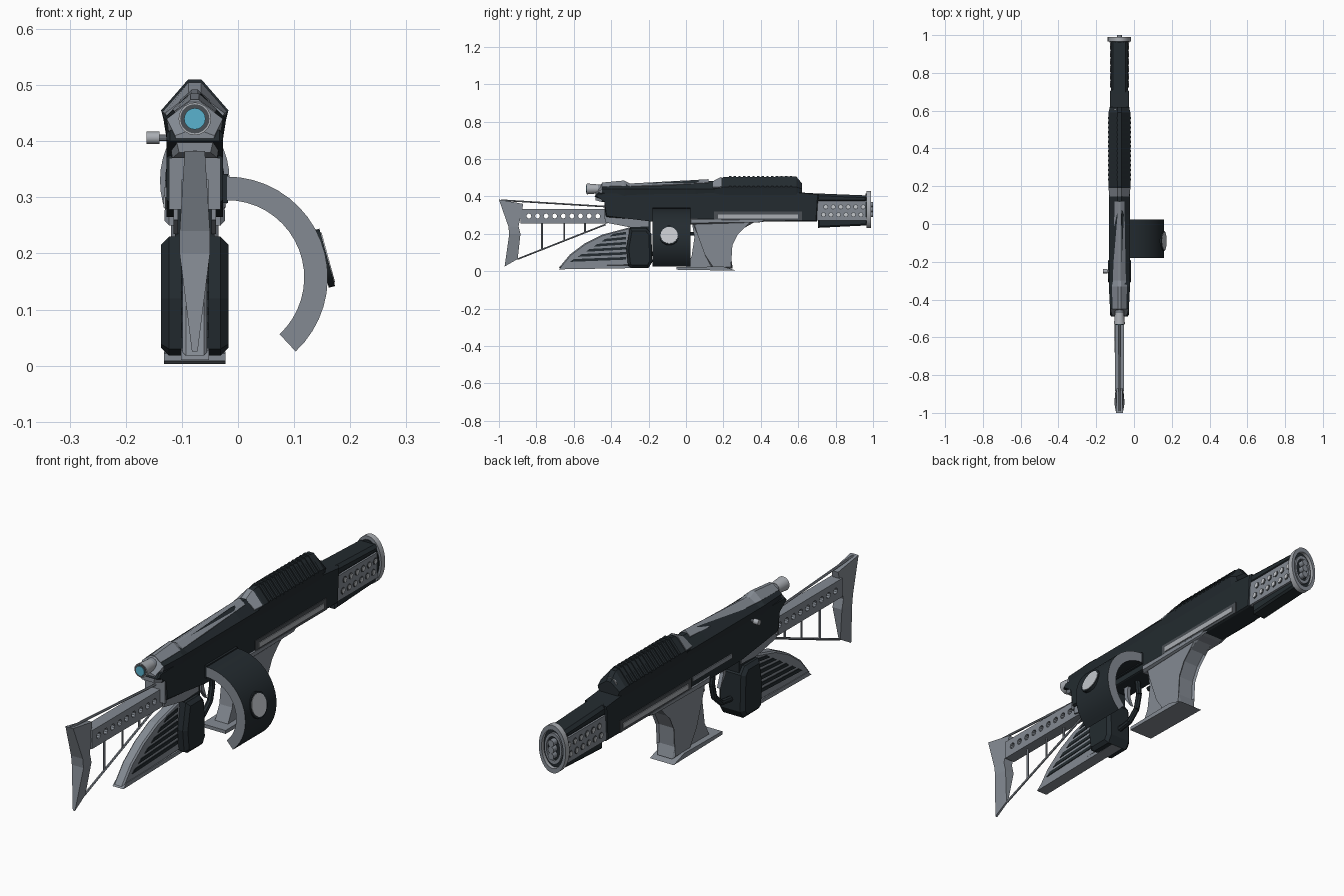
import bpy, bmesh, math
from mathutils import Vector

if "Cube" in bpy.data.objects:
    bpy.data.objects.remove(bpy.data.objects["Cube"])

CX = -0.077  # centre plane of the rifle


def material(name, rgb):
    m = bpy.data.materials.new(name)
    m.use_nodes = True
    m.diffuse_color = (*rgb, 1)
    m.node_tree.nodes["Principled BSDF"].inputs["Base Color"].default_value = (*rgb, 1)
    return m


DARK = material("blue black", (0.017, 0.024, 0.029))
SHADE = material("dark grey", (0.07, 0.08, 0.09))
GREY = material("steel grey", (0.23, 0.255, 0.29))
LIGHT = material("light grey", (0.4, 0.42, 0.45))
PALE = material("pale grey", (0.55, 0.57, 0.6))
CYAN = material("cyan glass", (0.1, 0.45, 0.62))


def finish(name, bm, *mats, smooth=False):
    bmesh.ops.recalc_face_normals(bm, faces=bm.faces)
    me = bpy.data.meshes.new(name)
    bm.to_mesh(me)
    bm.free()
    for m in mats:
        me.materials.append(m)
    ob = bpy.data.objects.new(name, me)
    bpy.context.collection.objects.link(ob)
    if smooth:
        bpy.ops.object.select_all(action='DESELECT')
        ob.select_set(True)
        bpy.context.view_layer.objects.active = ob
        bpy.ops.object.shade_smooth_by_angle(angle=math.radians(35))
    return ob


def skin(bm, rings, caps=True):
    """Bridge equal rings of points with quads."""
    vs = [[bm.verts.new(p) for p in r] for r in rings]
    n = len(vs[0])
    for a, b in zip(vs, vs[1:]):
        for i in range(n):
            bm.faces.new((a[i], a[(i + 1) % n], b[(i + 1) % n], b[i]))
    if caps:
        bm.faces.new(vs[0])
        bm.faces.new(vs[-1])


def side(name, pts, half, mat, bevel=0, x=CX):
    """Side outline in (y, z), given thickness across x."""
    bm = bmesh.new()
    skin(bm, [[(x + s * half, y, z) for y, z in pts] for s in (-1, 1)])
    if bevel:
        edges = [e for e in bm.edges if abs(e.verts[0].co.x - e.verts[1].co.x) < 1e-5]
        bmesh.ops.bevel(bm, geom=edges, offset=bevel, segments=1, affect='EDGES')
    return finish(name, bm, mat)


def box(name, y0, y1, z0, z1, half, mat, bevel=0, x=CX):
    return side(name, [(y0, z0), (y1, z0), (y1, z1), (y0, z1)], half, mat, bevel, x)


def hood(name, stations, mat):
    """Loft of peaked sections: y, low z, shoulder z, top z, half width."""
    bm = bmesh.new()
    skin(bm, [[(CX + u * w, y, z) for u, z in
               ((-.8, lo), (-1, mid), (-.2, top), (.2, top), (1, mid), (.8, lo))]
              for y, lo, mid, top, w in stations])
    return finish(name, bm, mat)


def tube(name, a, b, r, mat, r2=None, seg=20, sx=1, smooth=True):
    a, b = Vector(a), Vector(b)
    q = (b - a).to_track_quat('Z', 'Y')
    bm = bmesh.new()
    rings = []
    for c, rad in ((a, r), (b, r if r2 is None else r2)):
        ring = []
        for i in range(seg):
            t = math.tau * i / seg
            d = q @ Vector((rad * math.cos(t), rad * math.sin(t), 0))
            ring.append(c + Vector((d.x * sx, d.y, d.z)))
        rings.append(ring)
    skin(bm, rings)
    return finish(name, bm, mat, smooth=smooth)


def arc(name, cx, cz, r0, r1, a0, a1, y0, y1, mats, seg=24, sx=1):
    """Ring sector in the x-z plane; first colour on the flat ends, second around."""
    bm = bmesh.new()
    rings = []
    for i in range(seg + 1):
        t = math.radians(a0 + (a1 - a0) * i / seg)
        rings.append([(cx + sx * r * math.cos(t), y, cz + r * math.sin(t))
                      for r, y in ((r0, y0), (r1, y0), (r1, y1), (r0, y1))])
    full = a1 - a0 == 360
    skin(bm, rings, caps=not full)
    if full:
        bmesh.ops.remove_doubles(bm, verts=bm.verts, dist=1e-5)
    bm.normal_update()
    for f in bm.faces:
        f.material_index = 0 if abs(f.normal.y) > .7 else 1
    return finish(name, bm, *mats, smooth=True)


# Receiver and barrel housing
side("receiver", [(-.43, .29), (-.3, .28), (-.18, .265), (.7, .265), (.71, .415),
                  (.55, .425), (-.47, .42), (-.49, .4), (-.43, .375)], .05, DARK, .006)
hood("rear_cowl", [(-.485, .38, .41, .42, .035), (-.45, .37, .44, .47, .05)], GREY)
hood("top_cover", [(-.45, .37, .44, .47, .05), (-.33, .37, .44, .48, .056),
                   (-.3, .38, .44, .465, .056), (.05, .39, .44, .485, .056),
                   (.18, .4, .44, .482, .056)], DARK)
hood("rail_housing", [(.15, .39, .44, .475, .055), (.2, .39, .45, .503, .058),
                      (.59, .39, .45, .506, .058), (.62, .41, .44, .47, .05)], DARK)
hood("top_cover_plate", [(-.45, .44, .453, .474, .036), (-.33, .44, .457, .485, .04),
                         (-.3, .44, .454, .469, .034), (.12, .46, .474, .492, .026)], GREY)
for i in range(14):
    y = .23 + i * .025
    hood("rail_rib", [(y + d, .41, .455, .51, .06) for d in (0, .012)], DARK)

# Side panels, mirrored
for s in (-1, 1):
    x = CX + s * .05
    box("slot_frame", .15, .62, .27, .318, .003, SHADE, x=x)
    box("slot_bar", .17, .6, .282, .303, .006, LIGHT, x=x)
    side("rear_accent", [(-.43, .26), (-.3, .235), (-.2, .24), (-.2, .285), (-.43, .292)],
         .004, GREY, x=CX + s * .034)
hood("front_accent", [(.145, .43, .45, .482, .053), (.19, .43, .452, .505, .058)], GREY)
box("left_ledge", -.12, .14, .3, .318, .004, GREY, x=CX - .05)
box("rear_plate", -.436, -.425, .278, .37, .046, GREY)

# Foregrip with its thinner rear web and foot
fore = [(.03, .27), (.06, .2), (.1, .09), (.14, .015), (.25, .015), (.235, .06),
        (.24, .14), (.27, .2), (.31, .24), (.38, .27)]
side("foregrip", fore, .042, GREY, .008)
side("foregrip_web", [(.03, .27), (.045, .18), (.03, .08), (0, .02), (.2, .02)], .03, GREY)
side("foregrip_foot", [(-.05, .008), (.27, .003), (.2, .025), (-.05, .022)], .055, GREY)
side("foregrip_collar", [(.02, .25), (.4, .262), (.5, .28), (.02, .285)], .054, GREY, .008)

# Muzzle
side("barrel_top", [(.6, .37), (.97, .37), (.97, .405), (.6, .42)], .045, DARK, .012)
box("muzzle_block", .7, .97, .27, .375, .046, GREY)
side("muzzle_underside", [(.705, .232), (.97, .245), (.97, .28), (.705, .28)], .036, DARK, .008)
for s in (-1, 1):
    x = CX + s * .045
    for row in range(2):
        for i in range(6):
            y, z = .735 + i * .04 + row * .012, .302 + row * .042
            tube("vent_rim", (x, y, z), (x + s * .003, y, z), .014, SHADE, seg=10)
            tube("vent_hole", (x, y, z), (x + s * .005, y, z), .01, PALE, seg=10)
arc("muzzle_ring", CX, .33, .08, .1, 0, 360, .965, .99, (GREY, LIGHT), 32, .62)
tube("muzzle_disc", (CX, .96, .33), (CX, .975, .33), .085, DARK, seg=32, sx=.62)
arc("muzzle_inner_ring", CX, .33, .05, .065, 0, 360, .97, .985, (GREY, GREY), 24, .62)
for k in (-1, 0, 1):
    tube("bore", (CX, .96, .33 + k * .027), (CX, 1, .33 + k * .027), .014, GREY, seg=12)

# Sights
tube("rear_sight", (CX, -.47, .44), (CX, -.53, .44), .024, LIGHT, .029)
tube("rear_sight_mount", (CX, -.42, .44), (CX, -.475, .44), .03, GREY, .022)
tube("rear_sight_rim", (CX, -.528, .44), (CX, -.532, .44), .026, SHADE)
tube("rear_lens", (CX, -.528, .44), (CX, -.535, .44), .019, CYAN)
tube("front_sight", (CX, .55, .452), (CX, .61, .452), .032, LIGHT)
tube("front_sight_glass", (CX, .6, .452), (CX, .613, .452), .024, SHADE)

# Charging knob
tube("knob_stem", (CX - .03, -.25, .406), (-.146, -.25, .406), .006, GREY, seg=10)
tube("knob", (-.14, -.25, .406), (-.163, -.25, .406), .011, LIGHT, seg=12)

# Curved side magazine
arc("magazine", -.02, .157, .138, .18, -47, 90, -.18, .025, (GREY, DARK), 18)
box("magazine_well", -.18, .025, .29, .342, .027, DARK, x=-.045)
tube("magazine_cap_rim", (.148, -.09, .19), (.159, -.09, .193), .053, DARK, seg=24)
tube("magazine_cap", (.15, -.09, .19), (.161, -.09, .193), .046, PALE, seg=24)

# Rear grip and fin
side("grip", [(-.31, .03), (-.29, .018), (-.2, .018), (-.18, .05), (-.185, .2),
              (-.21, .23), (-.3, .23), (-.32, .12)], .06, DARK, .014)
box("grip_neck", -.3, -.19, .2, .29, .035, DARK)
side("grip_fin", [(-.68, .018), (-.62, .09), (-.54, .15), (-.45, .195), (-.3, .235),
                  (-.29, .03)], .022, GREY, .006)
side("fin_foot", [(-.68, .01), (-.2, .018), (-.2, .032), (-.66, .028)], .025, GREY)
for s in (-1, 1):
    for i in range(6):
        z = .05 + i * .027
        y = -.62 + i * .042
        side("fin_groove", [(y, z), (-.32, z + .012), (-.32, z + .026), (y + .02, z + .015)],
             .003, DARK, x=CX + s * .022)

# Trigger and guard
guard = [(-.2, .09), (-.12, .1), (-.075, .14), (-.06, .2), (-.07, .28)]
for (y0, z0), (y1, z1) in zip(guard, guard[1:]):
    tube("trigger_guard", (CX, y0, z0), (CX, y1, z1), .012, DARK, seg=8)
side("trigger", [(-.15, .28), (-.12, .28), (-.125, .22), (-.105, .165), (-.14, .21)], .008, GREY)
tube("guard_stud", (CX, .0, .2), (CX, .07, .2), .01, DARK, seg=10)

# Stock beam with round cut-outs
beam = box("stock_beam", -.885, -.42, .255, .332, .024, GREY)
bm = bmesh.new()
for i in range(9):
    y = -.84 + i * .046
    ring = [(y + .013 * math.cos(math.tau * k / 10), .295 + .013 * math.sin(math.tau * k / 10))
            for k in range(10)]
    skin(bm, [[(x, *p) for p in ring] for x in (CX - .1, CX + .1)])
cutter = finish("hole_cutter", bm, GREY)
cutter.hide_render = True
mod = beam.modifiers.new("holes", 'BOOLEAN')
mod.operation, mod.solver, mod.object = 'DIFFERENCE', 'EXACT', cutter
bpy.context.view_layer.objects.active = beam
bpy.ops.object.modifier_apply(modifier="holes")
bpy.data.objects.remove(cutter)

# Butt plate: waisted outline, widest at mid height and tapering to both ends
bm = bmesh.new()
skin(bm, [[(CX - w, y0, z), (CX + w, y0, z), (CX + w * .8, y1, z1), (CX - w * .8, y1, z1)]
          for y0, y1, z, z1, w in ((-.97, -.9, .025, .065, .005), (-.945, -.885, .2, .2, .027),
                                   (-.95, -.895, .24, .24, .027), (-1, -.87, .383, .36, .018))])
finish("butt_plate", bm, GREY)

# Stock struts
for a, b in (((-.99, .38), (-.42, .345)), ((-.9, .065), (-.43, .25)),
             ((-.77, .12), (-.77, .26)), ((-.65, .165), (-.65, .26)), ((-.54, .21), (-.54, .26))):
    tube("stock_strut", (CX, *a), (CX, *b), .005, GREY, seg=6, smooth=False)
